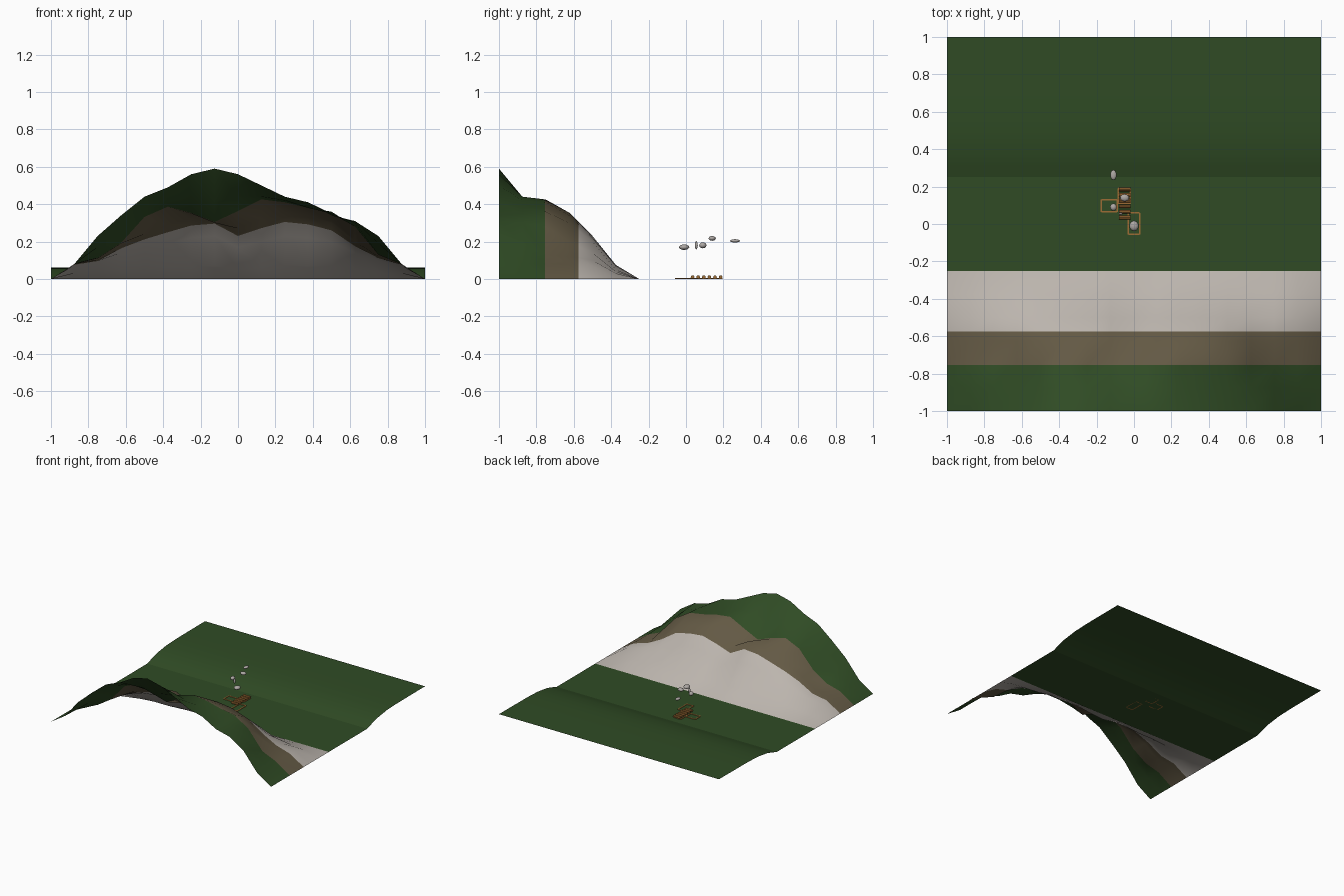
import bpy, bmesh, math
from mathutils import Vector

if "Cube" in bpy.data.objects:
    bpy.data.objects.remove(bpy.data.objects["Cube"])


def mat(name, col):
    m = bpy.data.materials.new(name)
    m.diffuse_color = (*col, 1)
    m.use_nodes = True
    m.node_tree.nodes["Principled BSDF"].inputs["Base Color"].default_value = m.diffuse_color
    return m


GREEN = mat("grass green", (0.029, 0.071, 0.018))
BROWN = mat("earth brown", (0.125, 0.10, 0.058))
STONE = mat("pale stone", (0.50, 0.46, 0.42))
WOOD = mat("orange wood", (0.34, 0.15, 0.035))
GREY = mat("boulder grey", (0.42, 0.39, 0.37))


def finish(name, bm, mats, smooth=True):
    me = bpy.data.meshes.new(name)
    for f in bm.faces:
        f.smooth = smooth
    bm.to_mesh(me)
    bm.free()
    for m in mats:
        me.materials.append(m)
    ob = bpy.data.objects.new(name, me)
    bpy.context.collection.objects.link(ob)
    return ob


def sheet(rows, xs):
    """Open surface through rows of (y, heights)."""
    bm = bmesh.new()
    grid = [[bm.verts.new((x, y, z)) for x, z in zip(xs, hs)] for y, hs in rows]
    for a, b in zip(grid, grid[1:]):
        for i in range(len(xs) - 1):
            bm.faces.new((a[i], a[i + 1], b[i + 1], b[i]))
    return bm


# Mountain: heights in hundredths, one row every 0.125 from y = -1
heights = [
    [0, 8, 23, 34, 44, 49, 56, 59, 56, 50, 44, 41, 34, 31, 23, 8, 0],
    [0, 8, 17, 27, 38, 43, 43, 42, 44, 44, 42, 38, 35, 30, 19, 8, 0],
    [0, 8, 11, 19, 33, 38.5, 35, 30, 36, 42.5, 41, 38, 36, 28, 13, 8, 0],
    [0, 8, 10, 18, 24, 29, 33, 34, 27, 32, 35.5, 34, 30, 20, 12, 8, 0],
    [0, 7, 9, 14, 17, 19, 22, 23, 17, 20, 23, 22, 20, 14, 10, 7, 0],
    [0, 3, 4, 5, 6, 6, 7, 7, 5, 6, 7.5, 7, 7, 5, 4, 3, 0],
    [0] * 17,
]
xs17 = [-1 + i * 0.125 for i in range(17)]
bm = sheet([(-1 + 0.125 * j, [h / 100 for h in r]) for j, r in enumerate(heights)], xs17)
# Cut along the colour bands, then colour by distance
for cut in (-0.575, -0.755):
    bmesh.ops.bisect_plane(bm, geom=bm.verts[:] + bm.edges[:] + bm.faces[:],
                           plane_co=(0, cut, 0), plane_no=(0, 1, 0))
for f in bm.faces:
    y = f.calc_center_median().y
    f.material_index = 0 if y < -0.755 else 1 if y < -0.575 else 2
finish("mountain", bm, [GREEN, BROWN, STONE])

# Flat meadow and the low bank behind it
finish("meadow", sheet([(-0.25, [0] * 2), (0.25, [0] * 2)], [-1, 1]), [GREEN], False)
bank = [(0.25, 0), (0.3125, 0.02), (0.375, 0.038), (0.5, 0.055),
        (0.625, 0.06), (0.75, 0.061), (1, 0.062)]
finish("rear_bank", sheet([(y, [z] * 2) for y, z in bank], [-1, 1]), [GREEN])

# Floating boulders: centre and half sizes
boulders = [((0, -0.01, 0.17), (0.025, 0.028, 0.015)),
            ((-0.11, 0.09, 0.18), (0.018, 0.02, 0.016)),
            ((-0.07, 0.055, 0.18), (0.01, 0.008, 0.022)),
            ((-0.05, 0.14, 0.217), (0.025, 0.02, 0.013)),
            ((-0.11, 0.262, 0.204), (0.017, 0.028, 0.009))]
for i, (c, s) in enumerate(boulders):
    bm = bmesh.new()
    bmesh.ops.create_icosphere(bm, subdivisions=2, radius=1)
    for v in bm.verts:
        v.co = Vector(c) + Vector([a * b for a, b in zip(v.co, s)])
    finish(f"boulder_{i + 1}", bm, [GREY])


def box(bm, x0, x1, y0, y1, z0, z1):
    for v in bmesh.ops.create_cube(bm, size=1)["verts"]:
        v.co = Vector(((x0 + x1) / 2 + v.co.x * (x1 - x0),
                       (y0 + y1) / 2 + v.co.y * (y1 - y0),
                       (z0 + z1) / 2 + v.co.z * (z1 - z0)))


# Row of six low logs lying on the meadow
bm = bmesh.new()
for i in range(6):
    y = 0.035 + 0.03 * i
    r = bmesh.ops.create_cone(bm, cap_ends=True, segments=8, radius1=0.01,
                              radius2=0.01, depth=0.06)
    for v in r["verts"]:
        v.co = Vector((-0.05 + v.co.z, y + v.co.x, 0.01 + v.co.y))
finish("logs", bm, [WOOD], False)

# Thin border strips around the plots
bm = bmesh.new()
w = 0.004
for x0, x1, y0, y1 in [(-0.03, 0.03, -0.055, 0.06), (-0.175, -0.09, 0.065, 0.13),
                       (-0.085, -0.02, 0.11, 0.19)]:
    for y in (y0, y1):
        box(bm, x0, x1, y - w, y + w, 0.0, 0.004)
    for x in (x0, x1):
        box(bm, x - w, x + w, y0, y1, 0.0, 0.004)
finish("plot_borders", bm, [WOOD], False)
